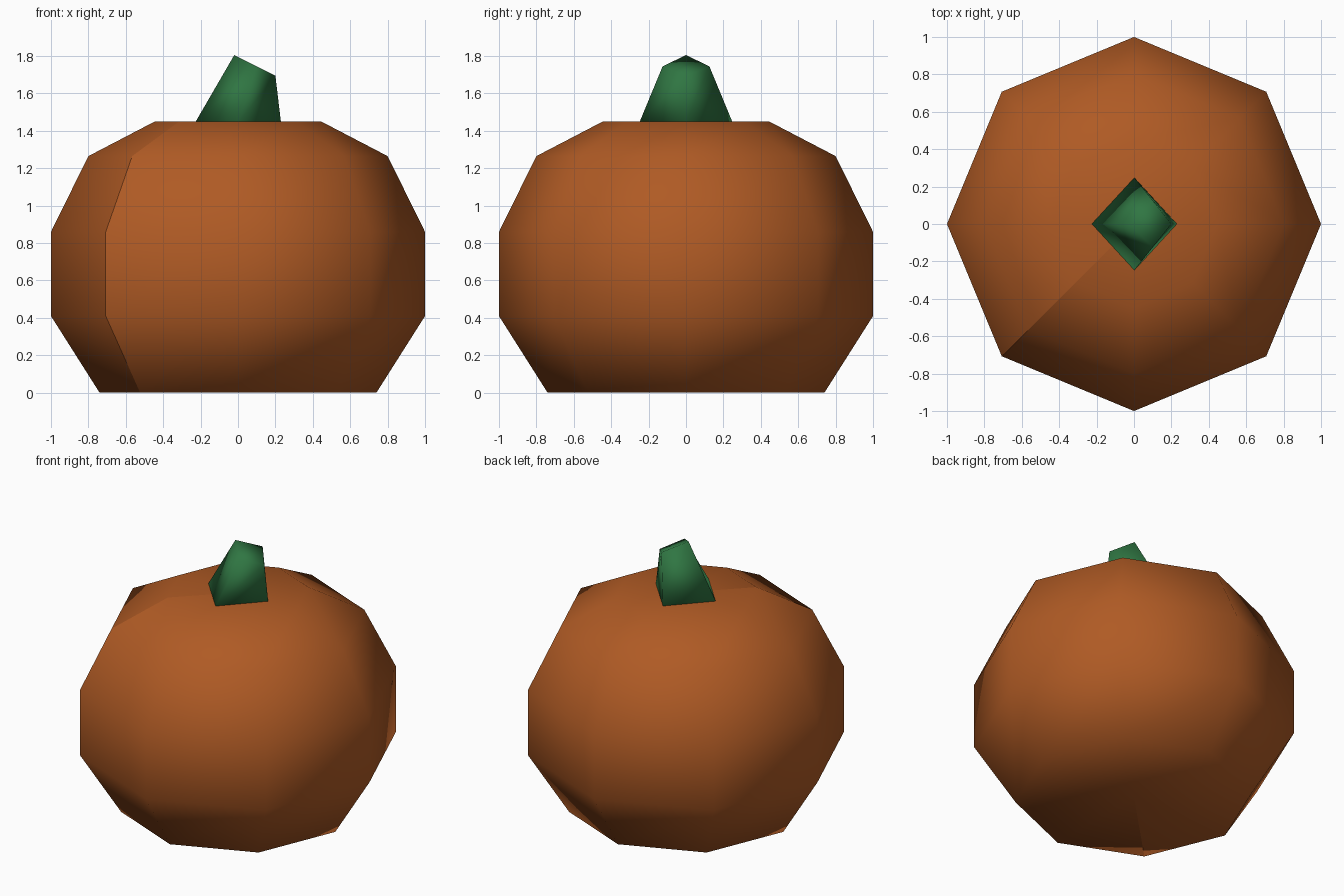
import bpy, bmesh, math

if "Cube" in bpy.data.objects:
    bpy.data.objects.remove(bpy.data.objects["Cube"])

def material(name, rgb):
    m = bpy.data.materials.new(name)
    m.diffuse_color = (*rgb, 1)
    m.use_nodes = True
    m.node_tree.nodes["Principled BSDF"].inputs["Base Color"].default_value = m.diffuse_color
    return m

def finish(bm, name, mat):
    bmesh.ops.recalc_face_normals(bm, faces=bm.faces)
    for f in bm.faces:
        f.smooth = True
    me = bpy.data.meshes.new(name)
    bm.to_mesh(me)
    bm.free()
    me.materials.append(mat)
    ob = bpy.data.objects.new(name, me)
    bpy.context.collection.objects.link(ob)
    return ob

def bridge(bm, a, b):
    n = len(a)
    for i in range(n):
        j = (i + 1) % n
        bm.faces.new((a[i], a[j], b[j], b[i]))

def fan(bm, ring, centre):
    c = bm.verts.new(centre)
    for i in range(len(ring)):
        bm.faces.new((ring[i], ring[(i + 1) % len(ring)], c))
    return c

# Pumpkin body: eight-sided lathe of a (radius, height) profile
SIDES, SEAM = 8, 5
profile = [(0.74, 0), (1.0, 0.41), (1.0, 0.86), (0.80, 1.265), (0.445, 1.45)]
bm = bmesh.new()
rings = []
for r, z in profile:
    rings.append([bm.verts.new((r * math.cos(math.tau * i / SIDES),
                                r * math.sin(math.tau * i / SIDES), z)) for i in range(SIDES)])
for lower, upper in zip(rings, rings[1:]):
    bridge(bm, lower, upper)
bottom = fan(bm, rings[0], (0, 0, 0))
top = fan(bm, rings[-1], (0, 0, 1.45))
# Shading seam down the front left corner
line = [bottom] + [ring[SEAM] for ring in rings] + [top]
for a, b in zip(line, line[1:]):
    bm.edges.get((a, b)).smooth = False
finish(bm, "pumpkin_body", material("pumpkin orange", (0.43, 0.103, 0.018)))

# Stem: four-sided, leaning, with a slanted top
bm = bmesh.new()
base = [bm.verts.new(p) for p in ((0.23, 0, 1.443), (0, 0.25, 1.443), (-0.23, 0, 1.443), (0, -0.25, 1.443))]
tip = [bm.verts.new(p) for p in ((0.20, 0, 1.695), (0.10, 0.125, 1.745), (-0.02, 0, 1.805), (0.10, -0.125, 1.745))]
bridge(bm, base, tip)
bm.faces.new(tip)
bm.faces.new(base[::-1])
finish(bm, "stem", material("stem green", (0.029, 0.18, 0.055)))
